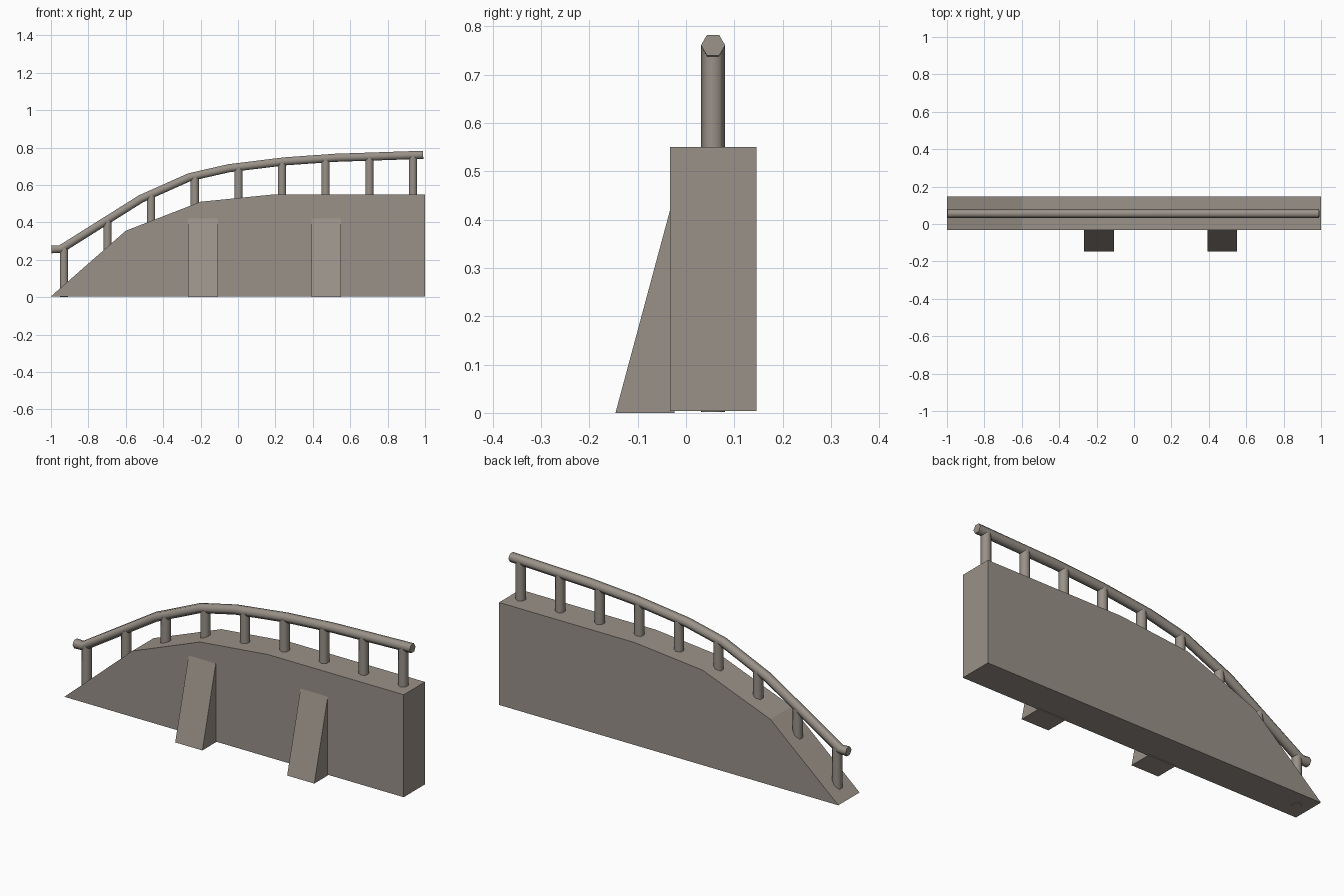
import bpy, bmesh, math
from mathutils import Vector

if "Cube" in bpy.data.objects:
    bpy.data.objects.remove(bpy.data.objects["Cube"])

stone = bpy.data.materials.new("warm grey stone")
stone.diffuse_color = (0.32, 0.285, 0.247, 1)
stone.use_nodes = True
stone.node_tree.nodes["Principled BSDF"].inputs["Base Color"].default_value = stone.diffuse_color


def finish(name, bm, smooth=False):
    bmesh.ops.recalc_face_normals(bm, faces=bm.faces)
    me = bpy.data.meshes.new(name)
    bm.to_mesh(me)
    bm.free()
    me.materials.append(stone)
    ob = bpy.data.objects.new(name, me)
    bpy.context.collection.objects.link(ob)
    if smooth:
        bpy.ops.object.select_all(action='DESELECT')
        ob.select_set(True)
        bpy.context.view_layer.objects.active = ob
        bpy.ops.object.shade_smooth_by_angle(angle=math.radians(65))
    return ob


def loft(name, rings, smooth=False):
    """Join rings of points into a closed, capped solid."""
    bm = bmesh.new()
    loops = [[bm.verts.new(p) for p in ring] for ring in rings]
    n = len(loops[0])
    for a, b in zip(loops, loops[1:]):
        for i in range(n):
            j = (i + 1) % n
            bm.faces.new((a[i], a[j], b[j], b[i]))
    bm.faces.new(loops[0])
    bm.faces.new(loops[-1])
    return finish(name, bm, smooth)


# wall with a stepped, sloping top
profile = [(-1, 0.004), (-0.6, 0.355), (-0.2, 0.51), (0.2, 0.55), (1, 0.55), (1, 0.004)]
loft("wall", [[(x, y, z) for x, z in profile] for y in (-0.033, 0.146)])

# two wedge buttresses on the front
wedge = [(-0.146, 0), (-0.033, 0.42), (-0.024, 0.42), (-0.024, 0)]
for k, x0 in enumerate((-0.268, 0.392)):
    loft(f"buttress_{k + 1}", [[(x, y, z) for y, z in wedge] for x in (x0, x0 + 0.16)])

# hexagonal handrail following a curved path
RY, R = 0.056, 0.025
hexagon = [(R * math.cos(math.radians(60 * k)), R * math.sin(math.radians(60 * k))) for k in range(6)]
path = [Vector(p) for p in ((-0.997, 0.256), (-0.948, 0.256), (-0.52, 0.525), (-0.26, 0.641),
                            (-0.05, 0.689), (0.25, 0.726), (0.52, 0.745), (0.99, 0.761))]
rings = []
for i, p in enumerate(path):
    t = (path[min(i + 1, len(path) - 1)] - path[max(i - 1, 0)]).normalized()
    rings.append([(p.x - t.y * b, RY + a, p.y + t.x * b) for a, b in hexagon])
loft("handrail", rings, True)


def height(line, x):
    """Interpolated height of a polyline at x."""
    for (x0, z0), (x1, z1) in zip(line, line[1:]):
        if x0 <= x <= x1:
            return z0 + (z1 - z0) * (x - x0) / (x1 - x0)


# nine hexagonal posts from inside the wall to the rail
for k in range(9):
    x = -0.931 + 0.2333 * k
    top = height([tuple(p) for p in path], x) - 0.004
    bottom = 0.002 if k == 0 else height(profile[:5], x) - 0.06
    loft(f"post_{k + 1}", [[(x + b, RY + a, z) for a, b in hexagon] for z in (bottom, top)], True)
